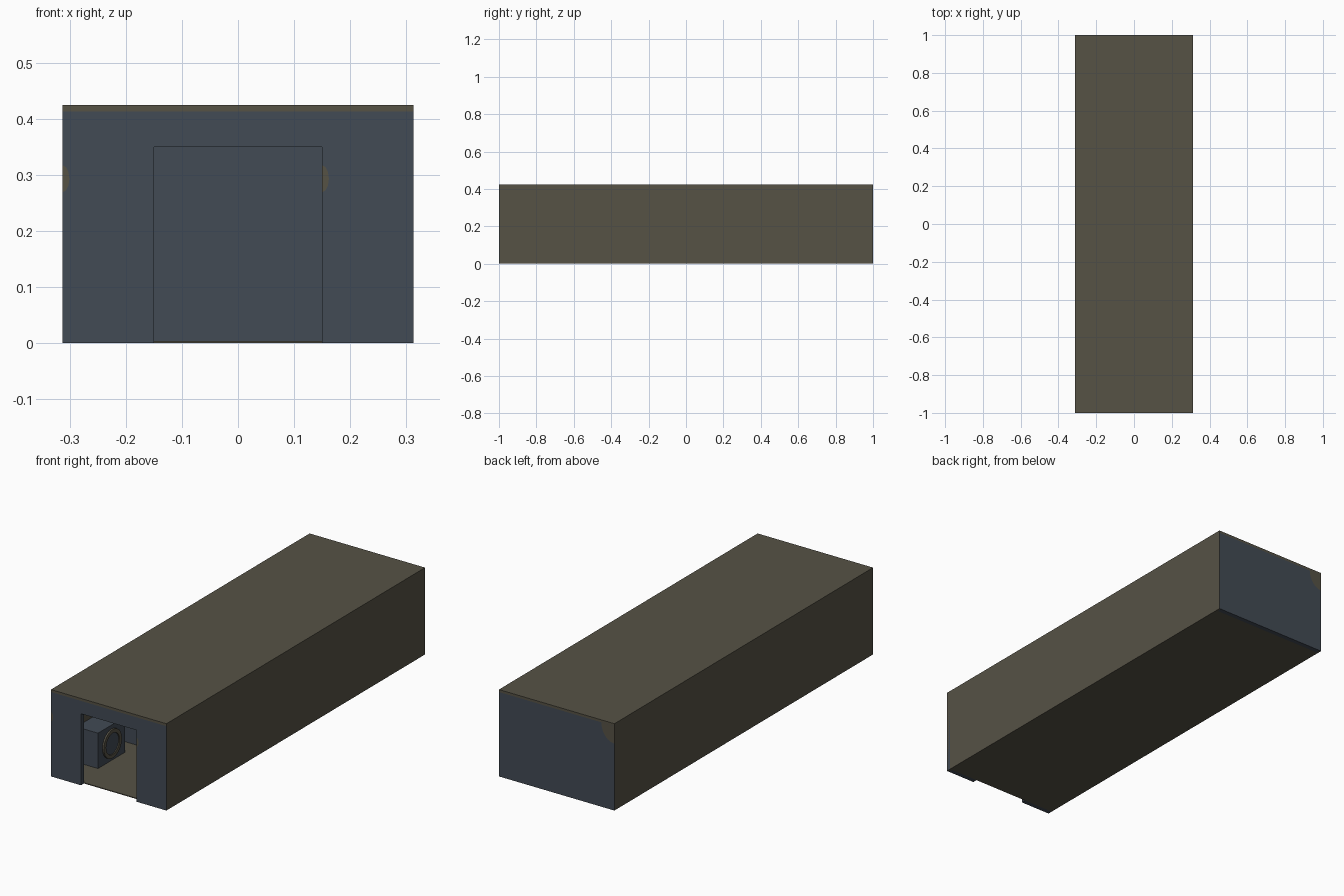
import bpy, bmesh, math
from mathutils import Matrix

if "Cube" in bpy.data.objects:
    bpy.data.objects.remove(bpy.data.objects["Cube"])


def material(name, rgb):
    m = bpy.data.materials.new(name)
    m.diffuse_color = (*rgb, 1)
    m.use_nodes = True
    m.node_tree.nodes["Principled BSDF"].inputs["Base Color"].default_value = m.diffuse_color
    return m


BROWN = material("olive brown", (0.093, 0.084, 0.060))
SLATE = material("slate blue", (0.054, 0.069, 0.089))

W, L, H, T = 0.3125, 1.0, 0.425, 0.012    # half width, half length, height, shell thickness
END = 0.023                               # end wall thickness


def finish(name, bm, mat):
    me = bpy.data.meshes.new(name)
    bm.to_mesh(me)
    bm.free()
    me.materials.append(mat)
    ob = bpy.data.objects.new(name, me)
    bpy.context.collection.objects.link(ob)
    return ob


def box(name, x, y, z, mat):
    bm = bmesh.new()
    bmesh.ops.create_cube(bm, size=1)
    for v in bm.verts:
        v.co = [r[0] if c < 0 else r[1] for c, r in zip(v.co, (x, y, z))]
    return finish(name, bm, mat)


def disc(name, centre, radius, depth, mat):
    # cylinder with its axis along x
    bm = bmesh.new()
    bmesh.ops.create_cone(bm, cap_ends=True, segments=24, radius1=radius, radius2=radius, depth=depth,
                          matrix=Matrix.Translation(centre) @ Matrix.Rotation(math.pi / 2, 4, 'Y'))
    return finish(name, bm, mat)


def ring(name, centre, outer, inner, depth, mat):
    # raised ring with its axis along x
    bm = bmesh.new()
    n = 24
    loops = []
    for r, dx in ((outer, 0), (outer, depth), (inner, depth), (inner, 0)):
        loops.append([bm.verts.new((centre[0] + dx,
                                    centre[1] + r * math.cos(2 * math.pi * i / n),
                                    centre[2] + r * math.sin(2 * math.pi * i / n))) for i in range(n)])
    for k in range(4):
        a, b = loops[k], loops[(k + 1) % 4]
        for i in range(n):
            j = (i + 1) % n
            bm.faces.new((a[i], a[j], b[j], b[i]))
    bmesh.ops.recalc_face_normals(bm, faces=bm.faces)
    return finish(name, bm, mat)


# Shell: floor, roof and side walls
box("floor", (-W + T, W - T), (-L + END, L - END), (0, 0.004), BROWN)
box("roof", (-W, W), (-L, L), (H - T, H), BROWN)
for side, s in (("left", -1), ("right", 1)):
    box(side + "_wall", sorted((s * W, s * (W - T))), (-L + 0.002, L - 0.002), (0, H - T), BROWN)

# End walls, the front one with a doorway cut through
box("back_wall", (-W, W), (L - END, L), (0, H - T), SLATE)
bm = bmesh.new()
outline = [(-W, 0), (-0.15, 0), (-0.15, 0.35), (0.15, 0.35), (0.15, 0), (W, 0), (W, H - T), (-W, H - T)]
face = bm.faces.new([bm.verts.new((x, -L, z)) for x, z in outline])
ext = bmesh.ops.extrude_face_region(bm, geom=[face])
for v in ext["geom"]:
    if isinstance(v, bmesh.types.BMVert):
        v.co.y += END
bmesh.ops.recalc_face_normals(bm, faces=bm.faces)
finish("front_wall", bm, SLATE)


# Small rounded brown patches on the end walls
def patch(name, x, y, z, rx, rz, start, end):
    bm = bmesh.new()
    vs = [bm.verts.new((x, y, z))]
    for i in range(7):
        t = math.radians(start + (end - start) * i / 6)
        vs.append(bm.verts.new((x + rx * math.cos(t), y, z + rz * math.sin(t))))
    bm.faces.new(vs)
    finish(name, bm, BROWN)


patch("front_patch_left", -W, -L - 0.0008, 0.293, 0.012, 0.024, -90, 90)
patch("front_patch_right", 0.15, -L - 0.0008, 0.293, 0.012, 0.024, -90, 90)
patch("back_patch", -W, L + 0.0008, H - T, 0.07, 0.085, 0, -90)

# Row of floor cabinets with round doors along the left wall
for i in range(6):
    y = -0.82 + 0.3 * i
    n = f"_{i + 1}"
    box("cabinet" + n, (-W + T, -0.184), (y, y + 0.208), (0.004, 0.177), SLATE)
    c = (-0.184, y + 0.104, 0.088)
    ring("door_ring" + n, c, 0.07, 0.052, 0.008, BROWN)
    disc("door_glass" + n, c, 0.052, 0.006, SLATE)
